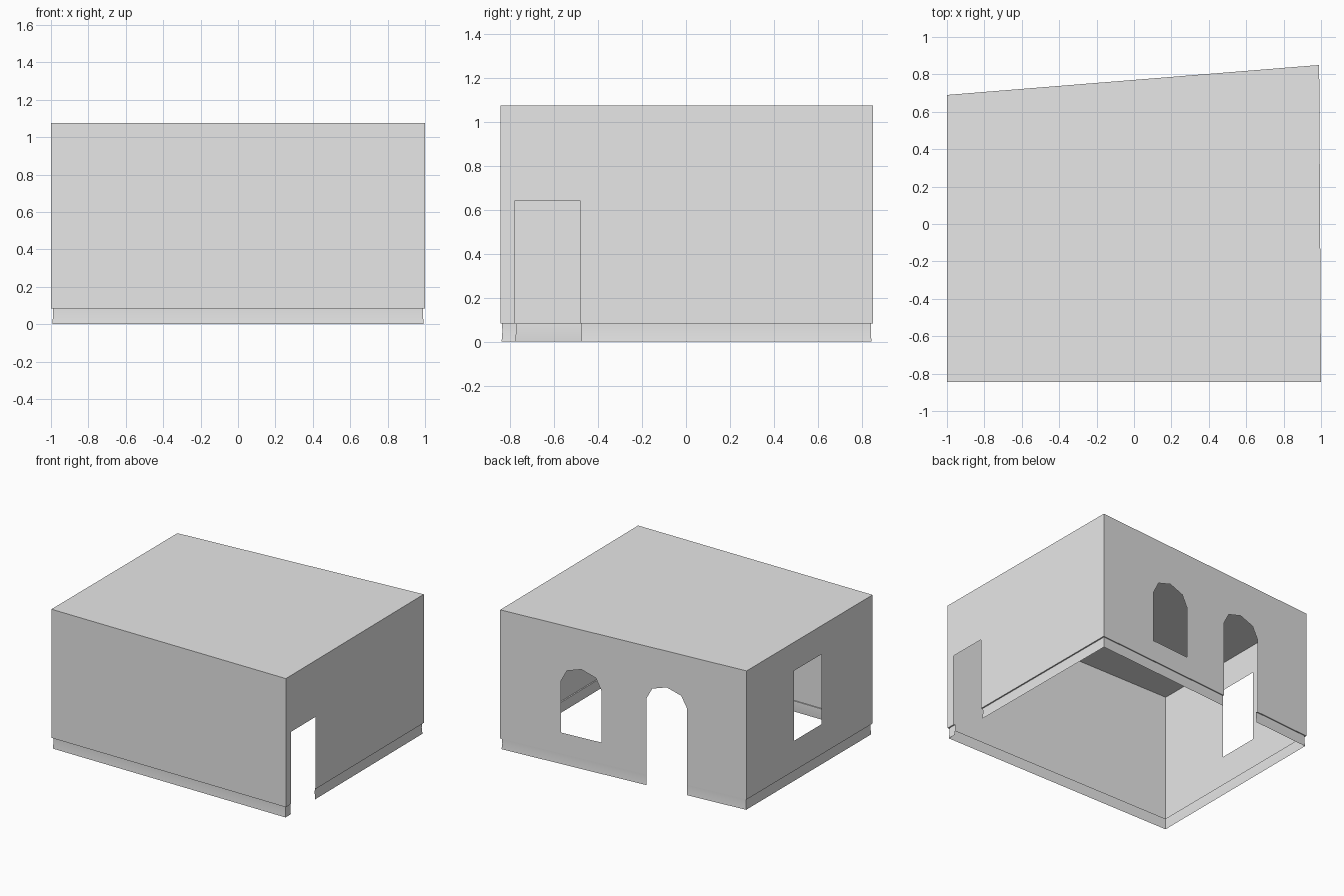
import bpy, bmesh, math
from mathutils import Vector

cube = bpy.data.objects.get("Cube")
if cube:
    bpy.data.objects.remove(cube, do_unlink=True)

HEIGHT, SKIRT = 1.075, 0.083
A, B, C, D = [Vector(p) for p in ((-1, -0.845, 0), (1, -0.845, 0), (0.99, 0.85, 0), (-1, 0.69, 0))]

plaster = bpy.data.materials.new("light_grey_plaster")
plaster.use_nodes = True
grey = (0.8, 0.8, 0.8, 1)
plaster.diffuse_color = grey
plaster.node_tree.nodes["Principled BSDF"].inputs["Base Color"].default_value = grey


def finish(name, bm, smooth=False):
    mesh = bpy.data.meshes.new(name)
    bm.to_mesh(mesh)
    bm.free()
    mesh.materials.append(plaster)
    obj = bpy.data.objects.new(name, mesh)
    bpy.context.collection.objects.link(obj)
    if smooth:
        bpy.ops.object.select_all(action='DESELECT')
        obj.select_set(True)
        bpy.context.view_layer.objects.active = obj
        bpy.ops.object.shade_smooth_by_angle(angle=math.radians(40))


def face_outward(bm, normal):
    bm.normal_update()
    bmesh.ops.reverse_faces(bm, faces=[f for f in bm.faces if f.normal.dot(normal) < 0])


def head(u0, u1, shoulder, rise):
    """Top of an opening: straight, or a four-segment arch."""
    if not rise:
        return [(u0, shoulder), (u1, shoulder)]
    mid, half = (u0 + u1) / 2, (u1 - u0) / 2
    angles = [math.pi * i / 4 for i in range(5)]
    return [(mid - half * math.cos(a), shoulder + rise * math.sin(a)) for a in angles]


def wall(name, p, q, axis=0, openings=()):
    """Thin wall from p to q; each opening is (start, end, sill, shoulder, rise)."""
    along = lambda v: (v - p[axis]) / (q[axis] - p[axis])
    normal = Vector((q.y - p.y, p.x - q.x, 0)).normalized()
    outline, holes, doors = [(0, SKIRT)], [], []
    for start, end, sill, shoulder, rise in openings:
        u0, u1 = sorted((along(start), along(end)))
        top = head(u0, u1, shoulder, rise)
        if sill == 0:
            outline += [(u0, SKIRT)] + top + [(u1, SKIRT)]
            doors += [u0, u1]
        else:
            holes.append([(u0, sill)] + top + [(u1, sill)])
    outline += [(1, SKIRT), (1, HEIGHT), (0, HEIGHT)]

    # Wall panel with its openings
    bm = bmesh.new()
    for loop in [outline] + holes:
        verts = [bm.verts.new(p.lerp(q, u) + Vector((0, 0, z))) for u, z in loop]
        for i, v in enumerate(verts):
            bm.edges.new((v, verts[i - 1]))
    bmesh.ops.triangle_fill(bm, edges=bm.edges[:], use_beauty=True, normal=normal)
    face_outward(bm, normal)
    finish(name + "_wall", bm)

    # Recessed skirting, broken at doorways
    bm = bmesh.new()
    profile = [(1, SKIRT), (0.99, SKIRT), (0.989, 0.045), (0.993, 0)]
    stops = [0] + doors + [1]
    for u0, u1 in zip(stops[::2], stops[1::2]):
        rows = [[bm.verts.new((p * s).lerp(q * s, u) + Vector((0, 0, z))) for u in (u0, u1)]
                for s, z in profile]
        for low, high in zip(rows[1:], rows):
            bm.faces.new((low[0], low[1], high[1], high[0]))
    finish(name + "_skirting", bm, smooth=True)


# Four walls
wall("front", A, B)
wall("left", B, C, 1, [(-0.78, -0.48, 0, 0.64, 0)])
wall("back", C, D, 0, [(0.17, 0.5, 0.245, 0.64, 0.13), (-0.52, -0.19, 0, 0.67, 0.125)])
wall("right", D, A, 1, [(-0.22, 0.11, 0.315, 0.855, 0)])

# Flat ceiling
bm = bmesh.new()
bm.faces.new([bm.verts.new((c.x, c.y, HEIGHT)) for c in (A, B, C, D)])
finish("ceiling", bm)
